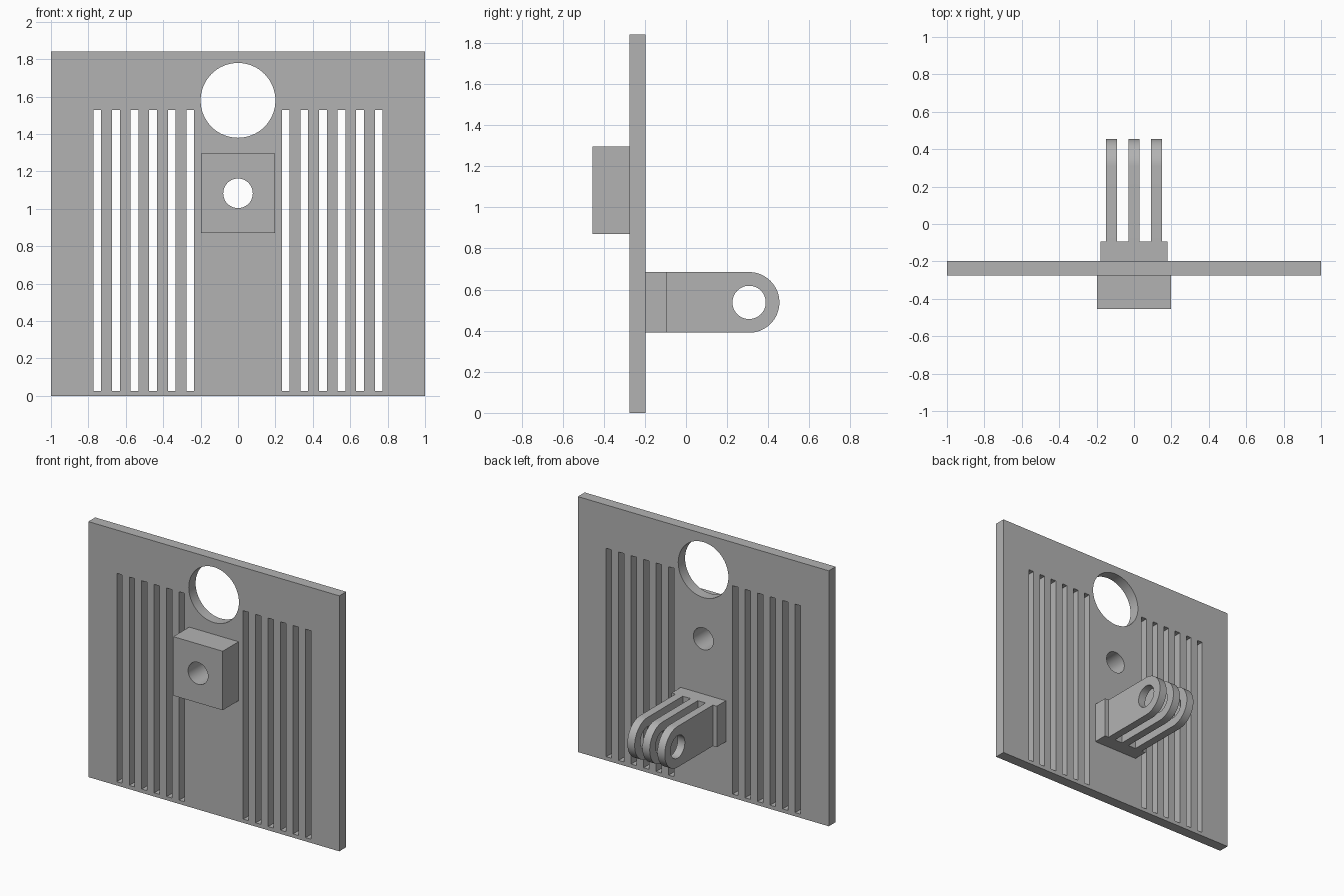
import bpy
import bmesh
from math import cos, sin, pi, radians
from mathutils import Vector

if "Cube" in bpy.data.objects:
    bpy.data.objects.remove(bpy.data.objects["Cube"], do_unlink=True)

grey = bpy.data.materials.new("plain grey")
grey.use_nodes = True
colour = (0.45, 0.45, 0.45, 1)
grey.diffuse_color = colour
grey.node_tree.nodes["Principled BSDF"].inputs["Base Color"].default_value = colour


def prism(name, points, depth):
    """Extrude a closed loop of points along the depth vector."""
    bm = bmesh.new()
    face = bm.faces.new([bm.verts.new(p) for p in points])
    ext = bmesh.ops.extrude_face_region(bm, geom=[face])
    moved = [v for v in ext["geom"] if isinstance(v, bmesh.types.BMVert)]
    bmesh.ops.translate(bm, verts=moved, vec=Vector(depth))
    bmesh.ops.recalc_face_normals(bm, faces=bm.faces)
    mesh = bpy.data.meshes.new(name)
    bm.to_mesh(mesh)
    bm.free()
    mesh.materials.append(grey)
    obj = bpy.data.objects.new(name, mesh)
    bpy.context.collection.objects.link(obj)
    return obj


def box(name, x0, x1, y0, y1, z0, z1):
    loop = [(x0, y0, z0), (x1, y0, z0), (x1, y0, z1), (x0, y0, z1)]
    return prism(name, loop, (0, y1 - y0, 0))


def arc(radius, start, end, count):
    return [(radius * cos(start + (end - start) * i / count),
             radius * sin(start + (end - start) * i / count)) for i in range(count + 1)]


def bore(name, z, radius):
    """Round cutter running front to back."""
    loop = [(a, -1, z + b) for a, b in arc(radius, 0, 2 * pi, 64)[:-1]]
    return prism(name, loop, (0, 2, 0))


def cut(obj, cutters):
    """Subtract the cutters and bake the result."""
    for cutter in cutters:
        mod = obj.modifiers.new("cut", "BOOLEAN")
        mod.operation = "DIFFERENCE"
        mod.solver = "EXACT"
        mod.object = cutter
    graph = bpy.context.evaluated_depsgraph_get()
    obj.data = bpy.data.meshes.new_from_object(obj.evaluated_get(graph))
    obj.modifiers.clear()


BACK, FRONT = -0.197, -0.275

# Plate with round openings and two rows of slots
plate = box("plate", -1, 1, FRONT, BACK, 0, 1.84)
large_bore = bore("large_bore_cutter", 1.58, 0.2)
small_bore = bore("small_bore_cutter", 1.083, 0.079)
slots = []
for side in (-1, 1):
    for i in range(6):
        x = side * (0.255 + 0.0995 * i)
        slots.append(box("slot_cutter", x - 0.021, x + 0.021, -1, 1, 0.027, 1.528))
cut(plate, [large_bore, small_bore] + slots)

# Front block, pierced by the same small bore
block = box("front_block", -0.197, 0.197, -0.455, FRONT, 0.87, 1.295)
cut(block, [small_bore])

# Rear mount: base and three rounded prongs with a pivot hole
LOW, HIGH = 0.39, 0.685
mid, radius, pivot_y = (LOW + HIGH) / 2, (HIGH - LOW) / 2, 0.307
base = box("mount_base", -0.18, 0.18, BACK, -0.093, LOW, HIGH)
pivot = prism("pivot_cutter",
              [(-1, pivot_y + a, mid + b) for a, b in arc(0.081, 0, 2 * pi, 48)[:-1]],
              (2, 0, 0))
prongs = []
for name, x in (("right_prong", -0.12), ("middle_prong", 0), ("left_prong", 0.12)):
    tip = [(pivot_y + a, mid + b) for a, b in arc(radius, -pi / 2, pi / 2, 32)]
    outline = [(-0.093, LOW)] + tip + [(-0.093, HIGH)]
    prong = prism(name, [(x - 0.029, y, z) for y, z in outline], (0.058, 0, 0))
    cut(prong, [pivot])
    prongs.append(prong)

# Remove the used cutters
for cutter in [large_bore, small_bore, pivot] + slots:
    bpy.data.objects.remove(cutter, do_unlink=True)

# Smooth the round walls, keep the edges crisp
bpy.ops.object.select_all(action="DESELECT")
for part in [plate, block, base] + prongs:
    part.select_set(True)
bpy.context.view_layer.objects.active = plate
bpy.ops.object.shade_smooth_by_angle(angle=radians(30))
